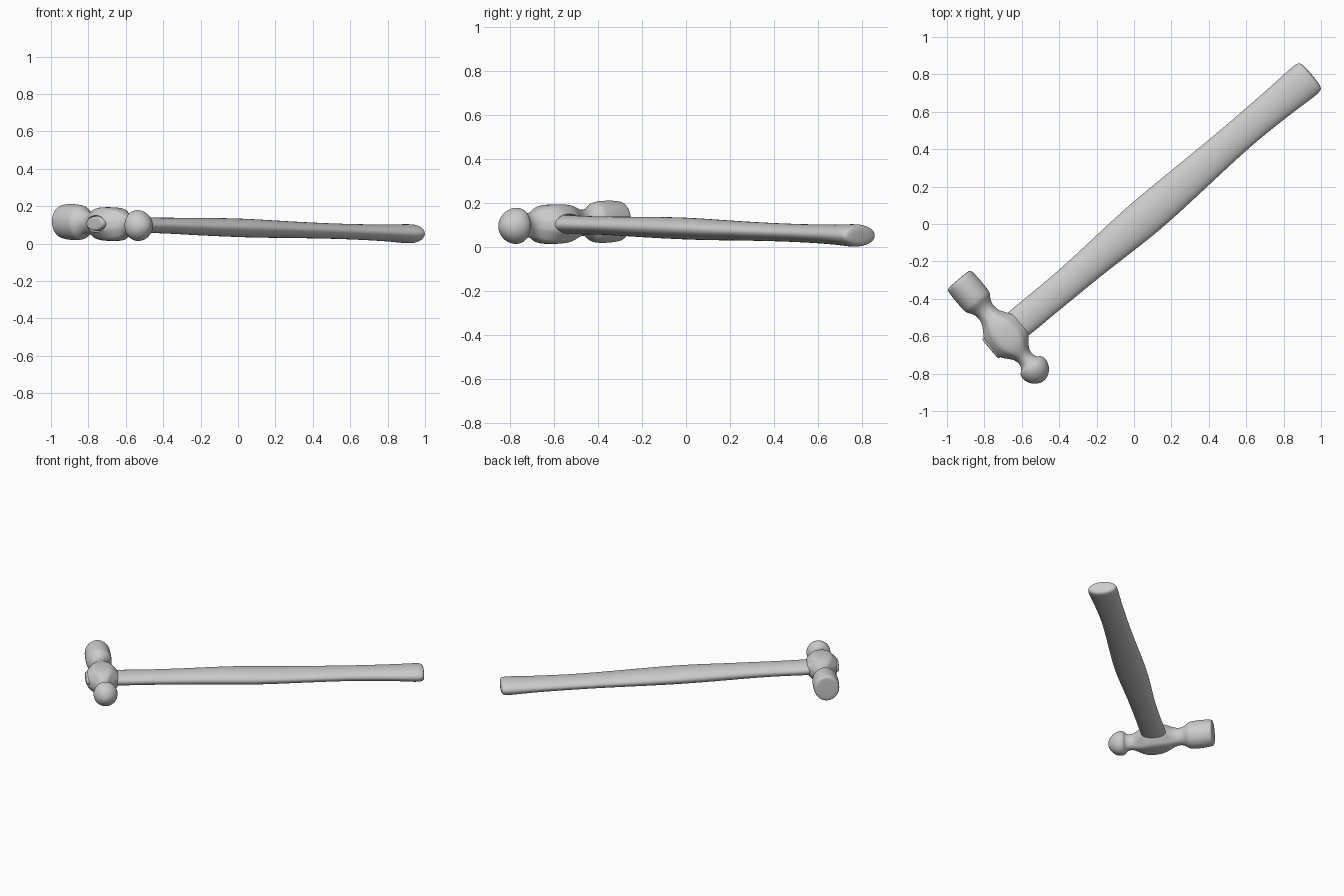
import bpy, bmesh, math
from math import cos, sin, pi, radians

if "Cube" in bpy.data.objects:
    bpy.data.objects.remove(bpy.data.objects["Cube"])

SIDES = 24
# octagon-like eye section (unit half-width, half-height)
OCT = [(1, .3), (.5, 1), (-.5, 1), (-1, .3), (-1, -.3), (-.5, -1), (.5, -1), (1, -.3)]


def oct_point(a):
    """Where a ray at angle a meets the chamfered section."""
    dx, dy = cos(a), sin(a)
    best = 9
    for i in range(8):
        (x1, y1), (x2, y2) = OCT[i], OCT[(i + 1) % 8]
        nx, ny = y2 - y1, x1 - x2
        d = nx * x1 + ny * y1
        if d < 0:
            nx, ny, d = -nx, -ny, -d
        k = nx * dx + ny * dy
        if k > 1e-6:
            best = min(best, d / k)
    return dx * best, dy * best


def loft(name, rows, axis, levels=2):
    """rows: position, side offset, height, half width, half height, octagon blend"""
    bm = bmesh.new()
    rings = []
    for p, off, z, a, b, t in rows:
        ring = []
        for i in range(SIDES):
            ang = 2 * pi * i / SIDES
            ox, oy = oct_point(ang)
            s = off + a * (cos(ang) * (1 - t) + ox * t)
            h = z + b * (sin(ang) * (1 - t) + oy * t)
            ring.append(bm.verts.new((p, s, h) if axis == 'X' else (s, p, h)))
        rings.append(ring)
    for r, q in zip(rings, rings[1:]):
        for i in range(SIDES):
            j = (i + 1) % SIDES
            bm.faces.new((r[i], r[j], q[j], q[i]))
    bm.faces.new(rings[0])
    bm.faces.new(rings[-1])
    bmesh.ops.recalc_face_normals(bm, faces=bm.faces)
    me = bpy.data.meshes.new(name)
    bm.to_mesh(me)
    bm.free()
    ob = bpy.data.objects.new(name, me)
    bpy.context.collection.objects.link(ob)
    ob.location = (-.69, -.59, 0)
    ob.rotation_euler = (0, 0, radians(40.25))
    sub = ob.modifiers.new("smooth", 'SUBSURF')
    sub.levels = sub.render_levels = levels
    return ob


def finish(ob):
    """Apply modifiers and shade smooth with sharp edges kept."""
    bpy.ops.object.select_all(action='DESELECT')
    ob.select_set(True)
    bpy.context.view_layer.objects.active = ob
    for m in list(ob.modifiers):
        bpy.ops.object.modifier_apply(modifier=m.name)
    bpy.ops.object.shade_smooth_by_angle(angle=radians(35))


# hammer head: ball, neck, eye block, neck, striking face (along y)
profile = [  # y, half width, half height, octagon blend
    (-.324, .004, .004, 0), (-.322, .020, .020, 0), (-.310, .045, .045, 0),
    (-.285, .070, .071, 0), (-.250, .083, .085, 0), (-.222, .079, .082, 0),
    (-.210, .070, .073, 0), (-.206, .060, .063, 0), (-.190, .047, .055, .1),
    (-.155, .043, .055, .3), (-.125, .058, .070, .7), (-.095, .088, .083, 1),
    (-.050, .118, .090, 1), (.000, .119, .090, 1), (.040, .112, .088, 1),
    (.080, .085, .080, .9), (.115, .060, .067, .5), (.150, .052, .058, .2),
    (.180, .056, .062, 0), (.205, .070, .076, 0), (.222, .083, .090, 0),
    (.240, .086, .095, 0), (.300, .088, .098, 0), (.355, .086, .094, 0),
    (.376, .083, .090, 0), (.384, .076, .083, 0), (.385, .040, .045, 0),
    (.385, .005, .005, 0)]
head = loft("hammer_head", [(y, 0, .105 + .035 * y, a, b, t) for y, a, b, t in profile], 'Y')

# eye hole through the head
cutter = loft("eye_cutter", [(x, -.008, .105, .078, .046, 0) for x in (-.3, -.29, 0, .29, .3)], 'X', 1)
cutter.hide_render = True
cut = head.modifiers.new("eye", 'BOOLEAN')
cut.object = cutter
cut.solver = 'EXACT'
bpy.context.view_layer.update()
finish(head)
bpy.data.objects.remove(cutter, do_unlink=True)

# handle with tongue through the eye (along x)
handle = loft("handle", [
    (-.112, -.008, .108, .005, .003, 0), (-.112, -.008, .108, .060, .030, 0),
    (-.108, -.008, .108, .069, .038, 0), (-.090, -.008, .108, .072, .041, 0),
    (.050, -.004, .104, .074, .042, 0), (.085, -.004, .102, .086, .044, 0),
    (.250, -.006, .099, .083, .041, 0), (.430, -.008, .096, .084, .043, 0),
    (.620, -.006, .091, .089, .047, 0), (.820, -.005, .087, .100, .050, 0),
    (1.00, -.006, .082, .105, .050, 0), (1.20, -.004, .076, .100, .046, 0),
    (1.45, .000, .070, .091, .042, 0), (1.65, .004, .065, .086, .041, 0),
    (1.85, .003, .060, .089, .043, 0), (2.00, .001, .056, .095, .047, 0),
    (2.08, .000, .053, .100, .052, 0), (2.125, .000, .053, .099, .051, 0),
    (2.143, .000, .053, .088, .043, 0), (2.148, .000, .053, .060, .028, 0),
    (2.149, .000, .053, .005, .003, 0)], 'X')
finish(handle)
